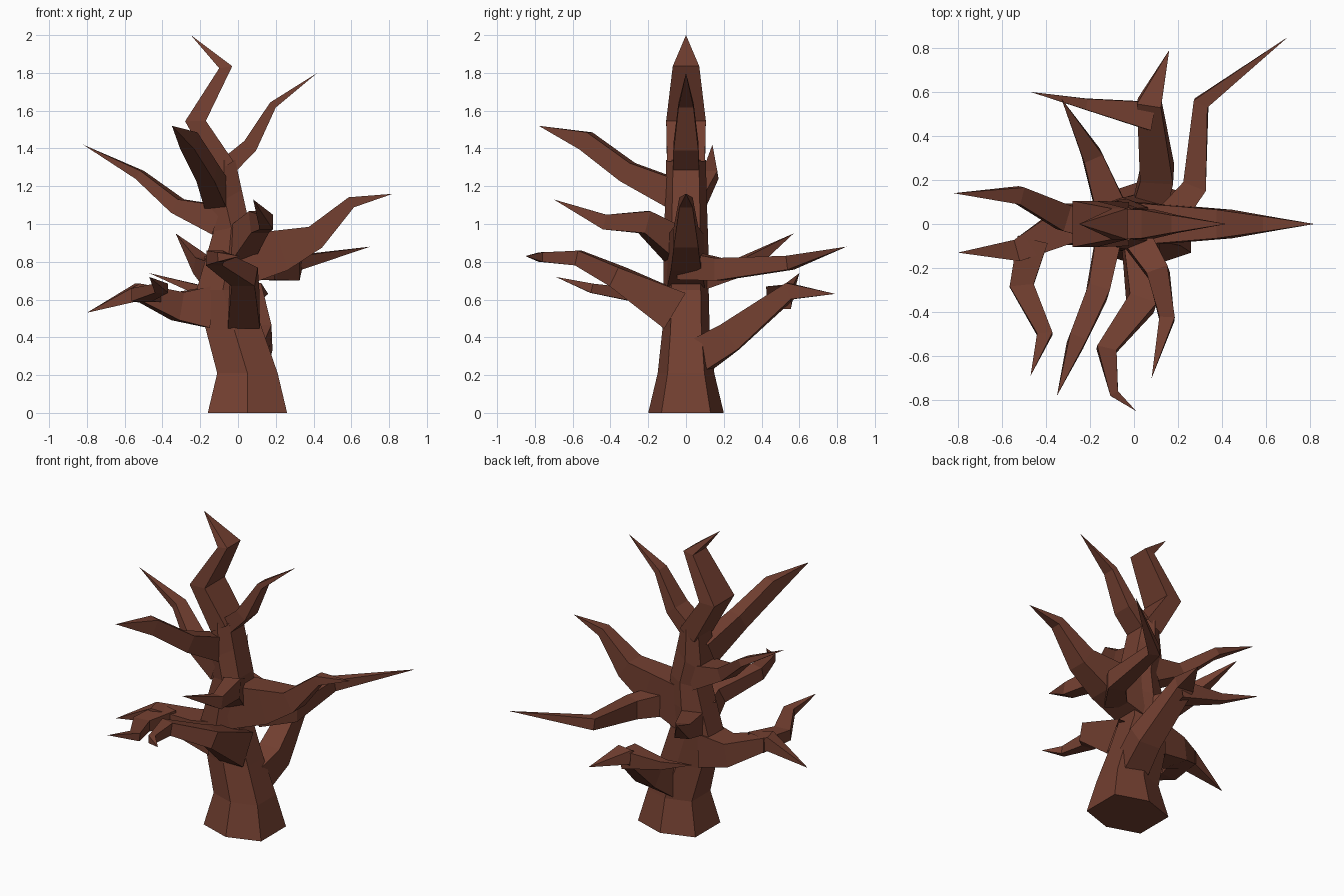
import bpy, bmesh
from mathutils import Vector

bark = bpy.data.materials.new("bark")
bark.diffuse_color = (0.17, 0.05, 0.03, 1)


def make_object(name, rings, cap_start):
    """Skin equal-sized rings in order; one-point last ring makes a pointed tip."""
    bm = bmesh.new()
    rows = [[bm.verts.new(p) for p in r] for r in rings]
    n = len(rows[0])
    for a, b in zip(rows, rows[1:]):
        for i in range(n):
            j = (i + 1) % n
            if len(b) == 1:
                bm.faces.new((a[i], a[j], b[0]))
            else:
                bm.faces.new((a[i], a[j], b[j], b[i]))
    if cap_start:
        bm.faces.new(rows[0][::-1])
    if len(rows[-1]) > 1:
        bm.faces.new(rows[-1])
    bmesh.ops.recalc_face_normals(bm, faces=bm.faces)
    me = bpy.data.meshes.new(name)
    bm.to_mesh(me)
    bm.free()
    me.materials.append(bark)
    ob = bpy.data.objects.new(name, me)
    bpy.context.collection.objects.link(ob)


def branch(name, path, sizes):
    """Four-sided limb: sizes are (half width, half height) for all but the tip."""
    pts = [Vector(p) for p in path]
    rings, last = [], None
    for i, (w, h) in enumerate(sizes):
        t = (pts[i + 1] - pts[i]).normalized()
        if i:
            t = (t + (pts[i] - pts[i - 1]).normalized()).normalized()
        side = t.cross(Vector((0, 0, 1))).normalized()
        if last and side.dot(last) < 0:
            side = -side
        last = side
        up = side.cross(t)
        rings.append([pts[i] + side * w * a + up * h * b
                      for a, b in ((-1, -1), (1, -1), (1, 1), (-1, 1))])
    rings.append([pts[-1]])
    make_object(name, rings, False)


# Trunk: six sides, flat towards +x and -x; (centre x, z, half x, half y, tilt)
trunk = [(0.05, 0, 0.21, 0.20, 0), (0.05, 0.21, 0.16, 0.15, 0),
         (-0.02, 0.44, 0.15, 0.125, 0), (-0.08, 0.65, 0.14, 0.12, 0),
         (-0.05, 0.82, 0.12, 0.12, 0), (-0.035, 0.98, 0.095, 0.115, 0.02),
         (-0.07, 1.13, 0.09, 0.11, 0.05), (-0.075, 1.34, 0.06, 0.105, 0)]
section = ((1, -0.65), (1, 0.65), (0, 1), (-1, 0.65), (-1, -0.65), (0, -1))
make_object("trunk", [[(cx + hx * a, hy * b, z + tilt * a) for a, b in section]
                      for cx, z, hx, hy, tilt in trunk], True)

# Crown fork
branch("crown_left", [(-0.075, 0, 1.30), (-0.225, 0, 1.545), (-0.065, 0, 1.83), (-0.25, 0, 2.0)],
       [(0.10, 0.06), (0.105, 0.055), (0.07, 0.035)])
branch("crown_right", [(-0.06, 0, 1.30), (0.065, 0, 1.415), (0.185, 0, 1.63), (0.42, 0, 1.80)],
       [(0.07, 0.05), (0.065, 0.04), (0.04, 0.02)])

# Left limbs
branch("upper_left_branch", [(-0.10, 0, 1.02), (-0.32, 0.03, 1.095), (-0.52, 0.13, 1.26), (-0.82, 0.14, 1.42)],
       [(0.09, 0.08), (0.06, 0.04), (0.04, 0.025)])
branch("lower_left_branch", [(-0.15, 0, 0.56), (-0.32, -0.01, 0.565), (-0.53, -0.12, 0.64), (-0.80, -0.13, 0.53)],
       [(0.10, 0.11), (0.085, 0.075), (0.05, 0.045)])
branch("lower_left_fork", [(-0.46, -0.07, 0.63), (-0.51, -0.28, 0.625), (-0.405, -0.50, 0.66), (-0.47, -0.69, 0.72)],
       [(0.07, 0.045), (0.055, 0.035), (0.035, 0.025)])

# Front limbs
branch("upper_front_branch", [(-0.11, -0.04, 1.15), (-0.165, -0.31, 1.275), (-0.26, -0.53, 1.44), (-0.35, -0.78, 1.52)],
       [(0.06, 0.08), (0.05, 0.055), (0.04, 0.05)])
branch("middle_front_branch", [(0.0, -0.04, 0.88), (0.11, -0.22, 1.01), (0.15, -0.43, 1.01), (0.08, -0.70, 1.13)],
       [(0.07, 0.09), (0.05, 0.06), (0.035, 0.04)])
branch("lower_front_branch", [(0.03, -0.06, 0.54), (0.035, -0.36, 0.72), (-0.125, -0.57, 0.82),
                              (-0.09, -0.77, 0.825), (0.01, -0.85, 0.83)],
       [(0.085, 0.11), (0.065, 0.055), (0.045, 0.04), (0.02, 0.025)])
branch("inner_front_branch", [(-0.15, -0.04, 0.80), (-0.17, -0.30, 0.79), (-0.27, -0.52, 0.80), (-0.35, -0.60, 0.81)][:1]
       + [(-0.12, -0.08, 0.82), (-0.10, -0.11, 0.83)], [(0.03, 0.03), (0.03, 0.02)])

# Right limbs
branch("right_branch", [(-0.02, 0, 0.80), (0.23, 0, 0.86), (0.41, 0, 0.93), (0.60, 0, 1.115), (0.82, 0, 1.16)],
       [(0.10, 0.14), (0.08, 0.11), (0.065, 0.065), (0.035, 0.03)])
branch("right_back_branch", [(0.14, 0, 0.78), (0.275, 0.17, 0.76), (0.305, 0.55, 0.795), (0.70, 0.85, 0.88)],
       [(0.07, 0.075), (0.055, 0.06), (0.035, 0.037)])

# Back limbs
branch("lower_back_branch", [(0.07, 0.07, 0.30), (0.105, 0.23, 0.40), (0.07, 0.55, 0.645), (0.16, 0.79, 0.63)],
       [(0.08, 0.09), (0.075, 0.08), (0.055, 0.045)])
branch("lower_back_fork", [(0.08, 0.49, 0.61), (-0.22, 0.545, 0.655), (-0.47, 0.60, 0.74)],
       [(0.065, 0.06), (0.025, 0.025)])
branch("middle_back_branch", [(-0.09, 0.03, 0.72), (-0.19, 0.31, 0.78), (-0.33, 0.57, 0.95)],
       [(0.075, 0.08), (0.045, 0.045)])
